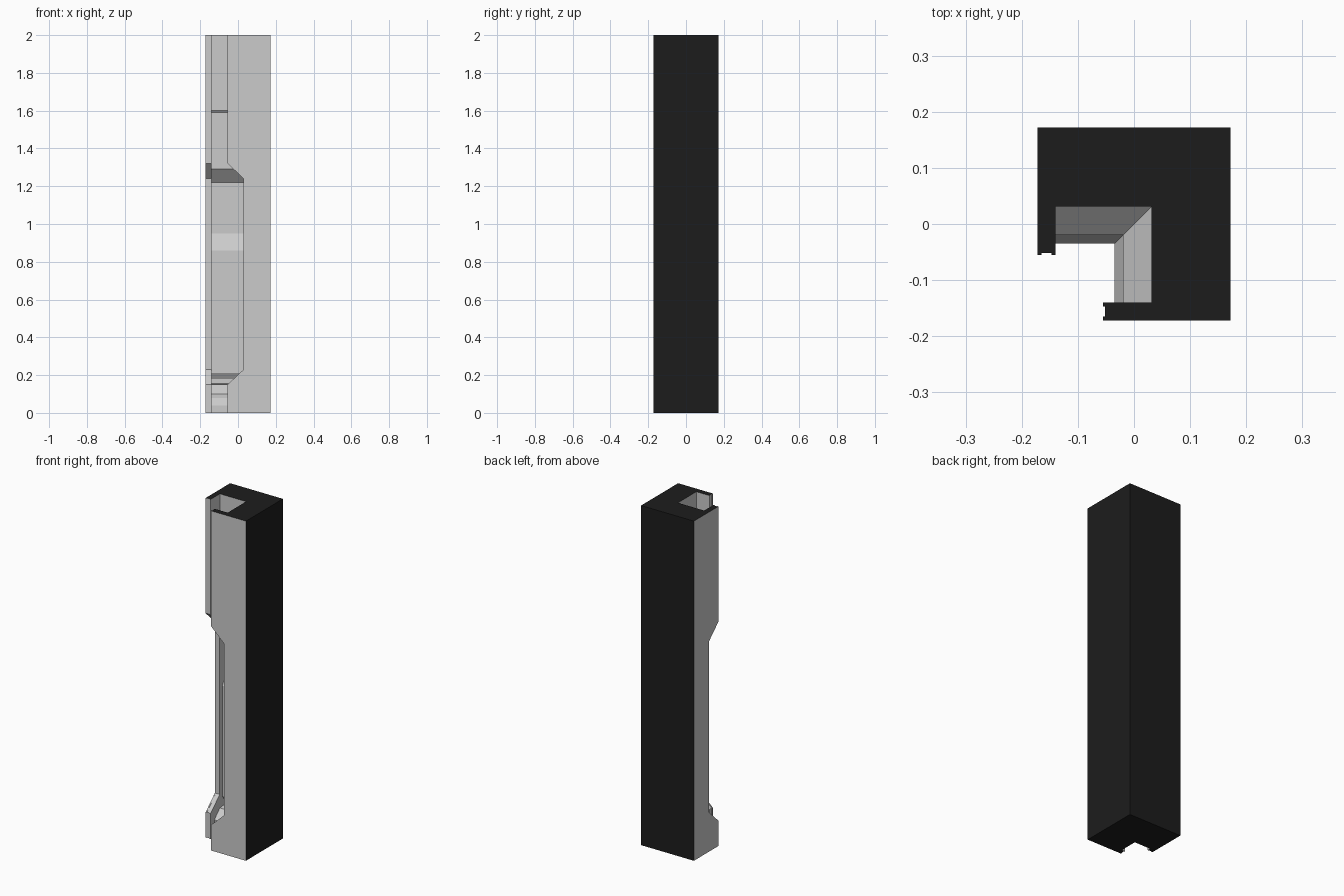
import bpy, bmesh

if "Cube" in bpy.data.objects:
    bpy.data.objects.remove(bpy.data.objects["Cube"])

H = 0.172     # half width of the post
IN = 0.14     # inner face of the lips
E = 0.03      # inner corner of the channel

black = bpy.data.materials.new("black_shell")
black.diffuse_color = (0.012, 0.012, 0.012, 1)
black.use_nodes = True
black.node_tree.nodes["Principled BSDF"].inputs["Base Color"].default_value = black.diffuse_color
grey = bpy.data.materials.new("grey_metal")
grey.diffuse_color = (0.6, 0.6, 0.6, 1)
grey.use_nodes = True
grey.node_tree.nodes["Principled BSDF"].inputs["Base Color"].default_value = grey.diffuse_color


def loft(name, sections):
    """Skin a stack of equal-length 3D rings and cap both ends."""
    bm = bmesh.new()
    rings = [[bm.verts.new(p) for p in s] for s in sections]
    n = len(rings[0])
    for a, b in zip(rings, rings[1:]):
        for i in range(n):
            j = (i + 1) % n
            bm.faces.new((a[i], a[j], b[j], b[i]))
    bm.faces.new(rings[0][::-1])
    bm.faces.new(rings[-1])
    bmesh.ops.recalc_face_normals(bm, faces=bm.faces)
    bm.normal_update()
    # outer shell faces are black, channel and cut sides are grey
    for f in bm.faces:
        c = f.calc_center_median()
        if c.x > H - 0.001 or c.y > H - 0.001 or c.z > 1.999 or c.z < 0.001:
            f.material_index = 1
    me = bpy.data.meshes.new(name)
    bm.to_mesh(me)
    bm.free()
    me.materials.append(grey)
    me.materials.append(black)
    ob = bpy.data.objects.new(name, me)
    bpy.context.collection.objects.link(ob)
    return ob


def slab(name, outline, y0, y1, swap):
    """Extrude an x-z outline along y; swap mirrors it over the diagonal."""
    rings = [[(y, x, z) if swap else (x, y, z) for x, z in outline] for y in (y0, y1)]
    return loft(name, rings)


# Main post: L section whose channel depth changes along its height
def section(z, d):
    pts = [(H, H), (-H, H), (-H, E), (-IN, E), (-IN, d), (d, d),
           (d, -IN), (E, -IN), (E, -H), (H, -H)]
    return [(x, y, z) for x, y in pts]


depths = [(0, -0.035), (0.04, -0.035), (0.08, -0.02), (0.10, -0.02), (0.15, 0.031),
          (0.155, 0.075), (0.18, 0.075), (0.21, 0.055), (0.86, 0.055), (0.95, 0.10),
          (1.22, 0.10), (1.29, 0.038), (1.59, 0.038), (1.60, 0.031), (2.0, 0.031)]
loft("post_body", [section(z, d) for z, d in depths])

# Lips closing the channel, with a shallow groove along their ends
for side, swap in (("front", False), ("left", True)):
    layers = [(-H, -0.165, -0.055), (-0.165, -0.147, -0.052), (-0.147, -IN, -0.055)]
    for i, (y0, y1, e) in enumerate(layers):
        slab(f"{side}_upper_lip_{i}", [(E, 2), (e, 2), (e, 1.32), (E, 1.24)], y0, y1, swap)
        slab(f"{side}_lower_lip_{i}", [(E, 0), (e, 0), (e, 0.15), (E, 0.23)], y0, y1, swap)

    # Thin access plates on the channel walls, one corner clipped
    for label, x0, x1, z0, z1, y in (("upper_plate", -0.10, 0.03, 1.35, 1.585, 0.038),
                                     ("lower_plate", -0.08, 0.09, 1.04, 1.21, 0.10)):
        c = 0.012
        outline = [(x0, z1), (x1, z1), (x1, z0), (x0 + c, z0), (x0, z0 + c)]
        slab(f"{side}_{label}", outline, y - 0.004, y + 0.002, swap)
